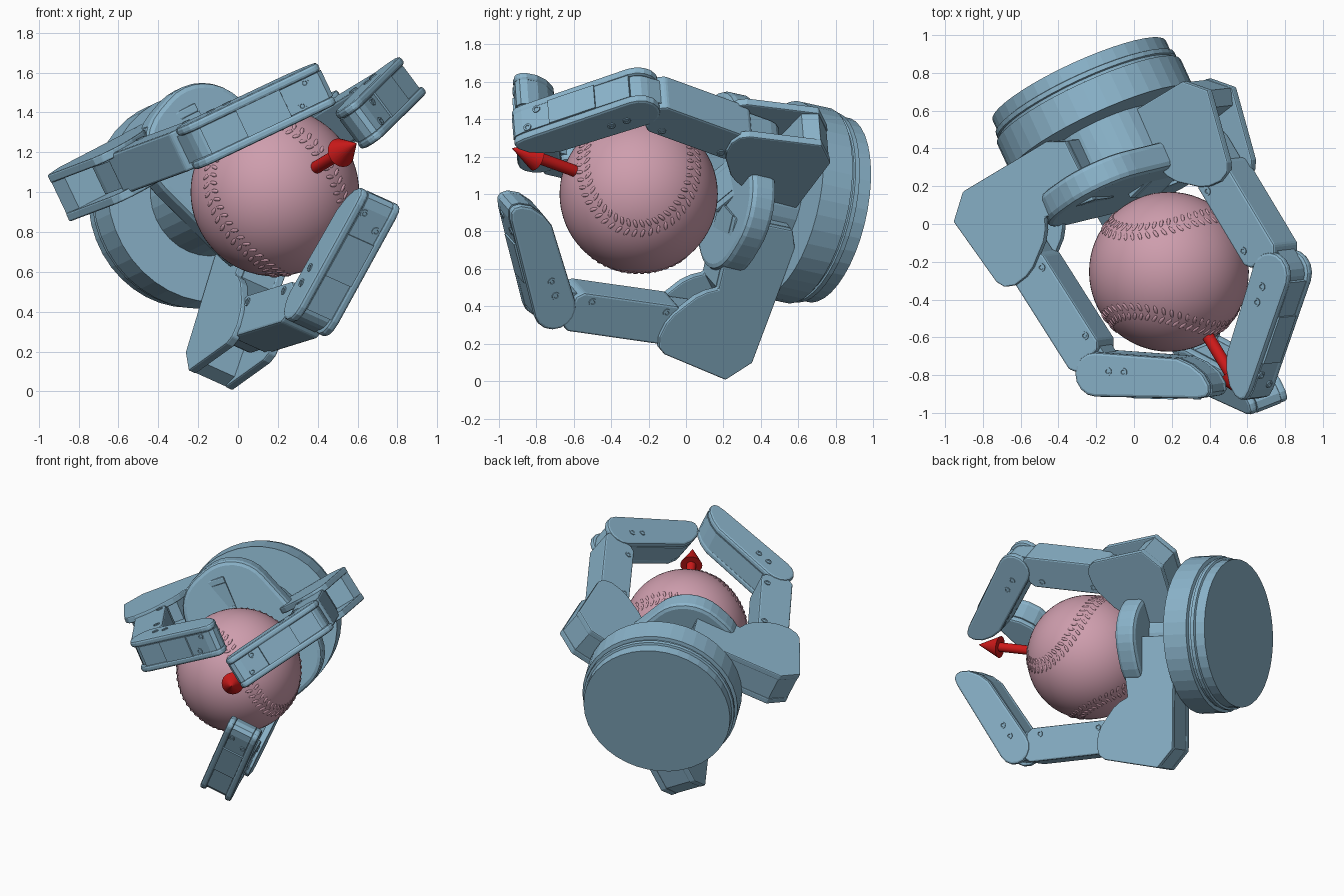
import bpy, bmesh, math
from mathutils import Vector, Matrix

cube = bpy.data.objects.get("Cube")
if cube:
    bpy.data.objects.remove(cube, do_unlink=True)


def material(name, rgb):
    m = bpy.data.materials.new(name)
    m.use_nodes = True
    m.diffuse_color = (*rgb, 1)
    bsdf = m.node_tree.nodes["Principled BSDF"]
    bsdf.inputs["Base Color"].default_value = (*rgb, 1)
    bsdf.inputs["Roughness"].default_value = 0.6
    return m


BLUE = material("steel blue", (0.26, 0.46, 0.60))
PINK = material("dusty pink", (0.62, 0.34, 0.42))
RED = material("signal red", (0.62, 0.01, 0.01))


def finish(name, bm, frame, mat, bevel=0.0, smooth=False):
    bmesh.ops.recalc_face_normals(bm, faces=bm.faces)
    me = bpy.data.meshes.new(name)
    bm.to_mesh(me)
    bm.free()
    me.materials.append(mat)
    ob = bpy.data.objects.new(name, me)
    ob.matrix_world = frame
    bpy.context.collection.objects.link(ob)
    if bevel:
        mod = ob.modifiers.new("soft edges", "BEVEL")
        mod.width, mod.segments, mod.limit_method = bevel, 2, "ANGLE"
    if smooth:
        bpy.context.view_layer.objects.active = ob
        ob.select_set(True)
        bpy.ops.object.shade_smooth_by_angle(angle=math.radians(35))
        ob.select_set(False)
    return ob


def make_frame(origin, x, y, z):
    m = Matrix((x, y, z)).transposed().to_4x4()
    m.translation = origin
    return m


def prism(name, pts, low, high, frame, mat=BLUE, bevel=0.0):
    """Extrude a 2D profile between two offsets on the frame's third axis."""
    bm = bmesh.new()
    face = bm.faces.new([bm.verts.new((x, y, low)) for x, y in pts])
    res = bmesh.ops.extrude_face_region(bm, geom=[face])
    top = [v for v in res["geom"] if isinstance(v, bmesh.types.BMVert)]
    bmesh.ops.translate(bm, verts=top, vec=(0, 0, high - low))
    return finish(name, bm, frame, mat, bevel)


def arc(cx, cy, r, start, end, n=8):
    angles = [math.radians(start + (end - start) * i / n) for i in range(n + 1)]
    return [(cx + r * math.cos(t), cy + r * math.sin(t)) for t in angles]


def lathe(name, profile, frame, mat, sides, smooth=False):
    """Stack of cones along the frame's third axis from (radius, height) pairs."""
    bm = bmesh.new()
    rings = [[bm.verts.new((*p, h)) for p in arc(0, 0, r, 0, 360 - 360 / sides, sides - 1)]
             for r, h in profile]
    for a, b in zip(rings, rings[1:]):
        for i in range(sides):
            j = (i + 1) % sides
            bm.faces.new((a[i], a[j], b[j], b[i]))
    bm.faces.new(rings[0])
    bm.faces.new(rings[-1])
    return finish(name, bm, frame, mat, smooth=smooth)


def axis_frame(origin, direction, up):
    z = direction.normalized()
    x = (up - z * up.dot(z)).normalized()
    return make_frame(origin, x, z.cross(x), z)


# Hand base, hub and palm along the forward axis
AXIS = Vector((0.41, -0.89, 0.195)).normalized()
BACK = Vector((-0.29, 0.76, 0.915))
BALL = Vector((0.185, -0.253, 1.0))
hand = axis_frame(BACK, AXIS, Vector((0, 0, 1)))
lathe("base_disc", [(0.505, 0), (0.505, 0.07), (0.52, 0.075), (0.52, 0.1), (0.51, 0.105),
                    (0.51, 0.12), (0.535, 0.125), (0.535, 0.3)], hand, BLUE, 40)
lathe("hub", [(0.3, 0.29), (0.3, 0.56)], hand, BLUE, 32)

# Palm: wide rounded plate, turned to face the single opposing finger
R = 0.29
outline = (arc(0.36 - R, 0.54 - R, R, 0, 90) + arc(R - 0.3, 0.54 - R, R, 90, 180)
           + arc(R - 0.3, R - 0.52, R, 180, 270) + arc(0.36 - R, R - 0.52, R, 270, 360))
prism("palm", outline, 0.53, 0.68, hand @ Matrix.Rotation(math.radians(-45), 4, "Z"), bevel=0.03)


def finger(name, j1, j2, tip, reach):
    j1, j2, tip = Vector(j1), Vector(j2), Vector(tip)
    side = (j2 - j1).cross(j2 - tip).normalized()

    def plane(origin, along, away):
        e = (along - side * along.dot(side)).normalized()
        n = side.cross(e)
        if n.dot(origin - away) < 0:
            n = -n
        return make_frame(origin, e, n, e.cross(n))

    # Knuckle housing: two cheeks round a shorter core, reaching into the hub
    f = plane(j1, AXIS, BACK + AXIS * AXIS.dot(j1 - BACK))
    shell = [(-0.31, -reach), (-0.36, -reach + 0.1), (-0.35, 0.115), (-0.235, 0.24),
             (0.16, 0.17), (0.205, 0.14), (0.225, 0.08), (0.215, 0.0), (0.19, -0.06),
             (0.1, -0.18), (0.05, -0.22), (-0.01, -0.25), (0.04, -reach)]
    core = [(-0.31, -reach), (-0.355, -reach + 0.1), (-0.345, 0.11), (-0.235, 0.235),
            (-0.15, 0.2), (-0.12, -0.14), (-0.01, -0.25), (0.04, -reach)]
    for s, label in ((-1, "right"), (1, "left")):
        a, b = sorted((s * 0.085, s * 0.13))
        prism(f"{name}_housing_{label}_cheek", shell, a, b, f, bevel=0.008)
    prism(name + "_housing_core", core, -0.086, 0.086, f)

    # Inner link with narrow hinge tongues
    f = plane(j1, j2 - j1, BALL)
    n = (j2 - j1).length
    d, c = 0.115, 0.03
    body = [(0.17, -d), (n - 0.14, -d), (n - 0.1, c - d), (n - 0.07, d - c), (n - 0.11, d),
            (0.15, d), (0.12, d - c), (0.12, c - d)]
    prism(name + "_inner_link", body, -0.108, 0.108, f, bevel=0.012)
    tongue = arc(0, 0, 0.1, 90, 270) + arc(n, 0, 0.095, -90, 90)
    prism(name + "_hinge_tongue", tongue, -0.075, 0.075, f)
    for x in (0.22, n - 0.2):
        for s in (-1, 1):
            screw(name + "_link_screw", f, Vector((x, -0.07, s * 0.108)), Vector((0, 0, s)))

    # Fingertip: round knuckle, flat back, pad curving in to the tip
    f = plane(j2, tip - j2, BALL)
    n = (tip - j2).length
    end = [(n - 0.16, -0.105), (n - 0.08, -0.075), (n - 0.01, -0.025), (n + 0.025, 0.03),
           (n + 0.03, 0.07), (n + 0.01, 0.095), (n - 0.04, 0.105)]
    for s, label in ((-1, "right"), (1, "left")):
        a, b = sorted((s * 0.07, s * 0.116))
        prism(f"{name}_tip_{label}_side", arc(0, 0, 0.118, 90, 270) + end, a, b, f, bevel=0.015)
    prism(name + "_tip_core", [(0.0, 0.112), (0.0, -0.114)] + end, -0.071, 0.071, f)

    # Back cover and screws on the fingertip
    cover = [(0.2, 0.1), (n - 0.2, 0.1), (n - 0.2, 0.117), (0.2, 0.12)]
    prism(name + "_tip_cover", cover, -0.075, 0.075, f)
    for s in (-1, 1):
        screw(name + "_back_screw", f, Vector((n - 0.1 - 0.03 * s, 0.106, s * 0.05)), Vector((0, 1, 0)))
        for x in (0.08, 0.17):
            screw(name + "_side_screw", f, Vector((x, -0.02, s * 0.116)), Vector((0, 0, s)))


def screw(name, frame, place, normal):
    local = axis_frame(place, normal, Vector((1, 0, 0)))
    lathe(name, [(0.022, -0.005), (0.022, 0.006), (0.012, 0.006), (0.01, 0.002)],
          frame @ local, BLUE, 12)


finger("lower_finger", (0.03, 0.04, 0.315), (0.385, -0.735, 0.425), (0.69, -0.885, 0.97), 0.66)
finger("right_finger", (-0.61, -0.08, 1.10), (-0.16, -0.79, 1.265), (0.42, -0.815, 1.54), 0.55)
finger("left_finger", (0.39, 0.40, 1.28), (0.785, -0.26, 1.52), (0.585, -0.87, 1.32), 0.5)

# Ball with raised seam stitches
bm = bmesh.new()
bmesh.ops.create_uvsphere(bm, u_segments=64, v_segments=32, radius=0.423)
finish("ball", bm, Matrix.Translation(BALL), PINK, smooth=True)


def seam(t):
    return Vector((0.75 * math.cos(t) + 0.25 * math.cos(3 * t),
                   0.75 * math.sin(t) - 0.25 * math.sin(3 * t),
                   math.sqrt(0.75) * math.sin(2 * t)))


bm = bmesh.new()
COUNT = 100
for i in range(COUNT):
    t = 2 * math.pi * i / COUNT
    p = seam(t)
    along = (seam(t + 0.01) - p).normalized()
    across = p.cross(along).normalized()
    for s in (-1, 1):
        lean = (across + along * 0.4 * s).normalized()
        m = make_frame(p * 0.421 + across * 0.028 * s, lean, p.cross(lean), p)
        bmesh.ops.create_icosphere(bm, subdivisions=2, radius=1,
                                   matrix=m @ Matrix.Diagonal((0.026, 0.01, 0.007, 1)))
lobe = Vector((0.83, 0, 0.56)).normalized()
across = Vector((0, 1, 0))
turn = make_frame(BALL, (lobe + across).normalized(), (lobe - across).normalized(), across.cross(lobe))
finish("seam_stitches", bm, turn, PINK, smooth=True)

# Arrow leaving the ball
TIP = Vector((0.595, -0.93, 1.245))
arrow = axis_frame(BALL, TIP - BALL, Vector((0, 0, 1)))
length = (TIP - BALL).length
lathe("arrow_shaft", [(0.032, 0.35), (0.032, length - 0.15)], arrow, RED, 20, True)
lathe("arrow_head", [(0.075, length - 0.16), (0.001, length)], arrow, RED, 24, True)
